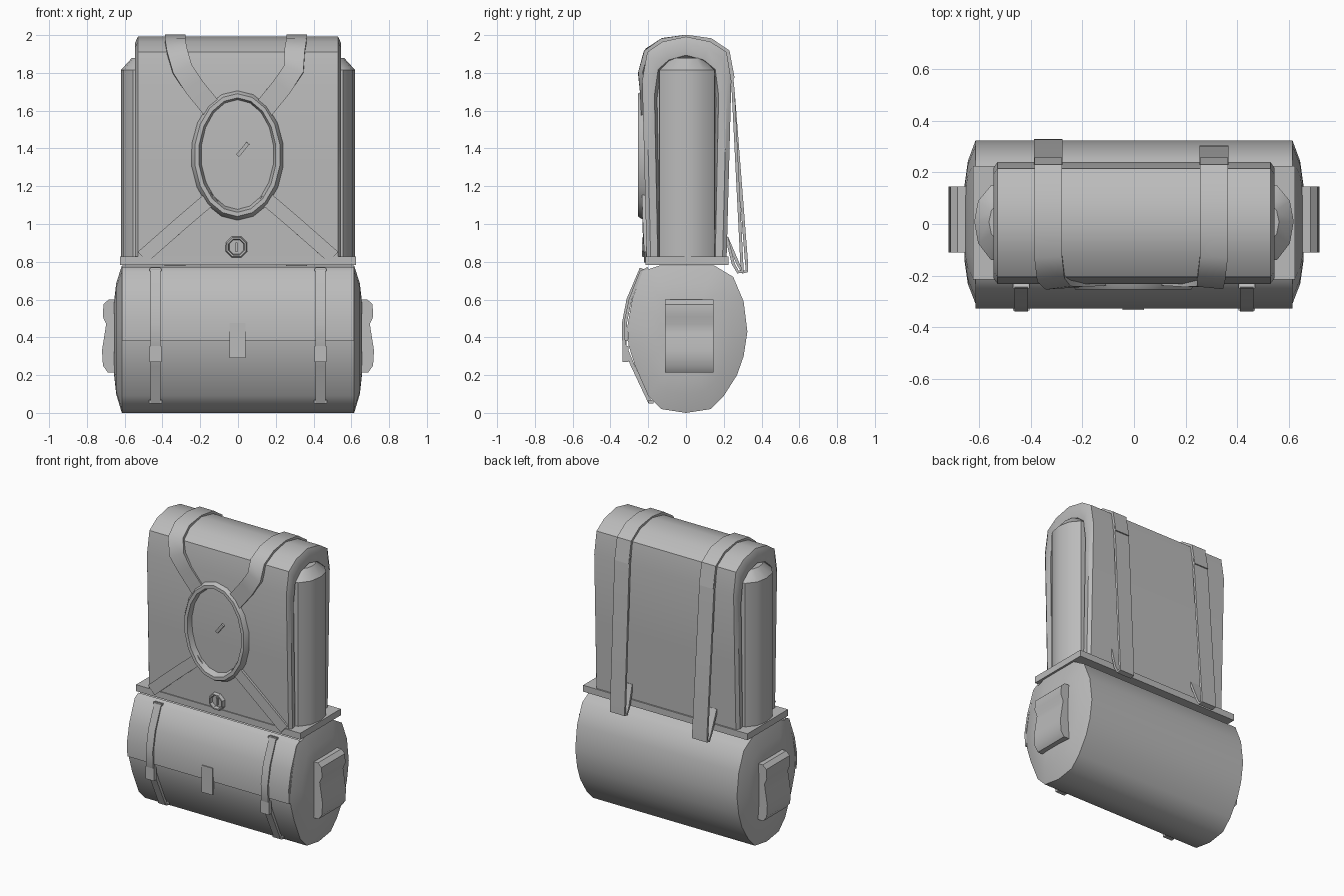
import bpy, bmesh, math
from mathutils import Vector

if "Cube" in bpy.data.objects:
    bpy.data.objects.remove(bpy.data.objects["Cube"])

grey = bpy.data.materials.new("canvas_grey")
grey.use_nodes = True
GREY = (0.5, 0.5, 0.5, 1)
grey.diffuse_color = GREY
grey.node_tree.nodes["Principled BSDF"].inputs["Base Color"].default_value = GREY
X = Vector((1, 0, 0))


def loft(name, rings, closed=False, angle=40):
    """Bridge equal-sized point loops; cap both ends unless closed."""
    bm = bmesh.new()
    loops = [[bm.verts.new(p) for p in ring] for ring in rings]
    pairs = list(zip(loops, loops[1:]))
    if closed:
        pairs.append((loops[-1], loops[0]))
    else:
        bm.faces.new(loops[0])
        bm.faces.new(loops[-1])
    for a, b in pairs:
        for i in range(len(a)):
            j = (i + 1) % len(a)
            bm.faces.new((a[i], a[j], b[j], b[i]))
    bmesh.ops.recalc_face_normals(bm, faces=bm.faces)
    mesh = bpy.data.meshes.new(name)
    bm.to_mesh(mesh)
    bm.free()
    mesh.materials.append(grey)
    obj = bpy.data.objects.new(name, mesh)
    bpy.context.collection.objects.link(obj)
    bpy.ops.object.select_all(action="DESELECT")
    obj.select_set(True)
    bpy.context.view_layer.objects.active = obj
    bpy.ops.object.shade_smooth_by_angle(angle=math.radians(angle))
    return obj


def box(name, centre, size):
    c, h = Vector(centre), Vector(size) / 2
    loft(name, [[c + Vector((sx * h.x, sy * h.y, sz * h.z))
                 for sy, sz in ((-1, -1), (1, -1), (1, 1), (-1, 1))] for sx in (-1, 1)])


def strap(name, path, width, thick, hint=None):
    """Flat band along a path; hint gives the outward direction at a point."""
    pts = [Vector(p) for p in path]
    rings = []
    for i, p in enumerate(pts):
        before = (p - pts[i - 1]).normalized() if i else Vector()
        after = (pts[i + 1] - p).normalized() if i + 1 < len(pts) else Vector()
        t = (before + after).normalized()
        across = t.cross(hint(p)).normalized() if hint else X
        n = across.cross(t)
        rings.append([p + across * width / 2 * a + n * thick / 2 * b
                      for a, b in ((-1, -1), (1, -1), (1, 1), (-1, 1))])
    return loft(name, rings)


def ring(name, cx, cz, rx, rz, w, back, front, sides):
    """Oval band standing on the front face."""
    rings = []
    for i in range(sides):
        a = math.tau * (i + 0.5) / sides
        rings.append([(cx + (rx - k * w) * math.cos(a), y, cz + (rz - k * w) * math.sin(a))
                      for k, y in ((0, back), (0.1, (back + front) / 2), (0.35, front),
                                   (0.7, front), (1, back))])
    loft(name, rings, closed=True)


def body_out(p):
    return Vector((0, p.y, p.z - 1.75)) if p.z > 1.76 else Vector((0, math.copysign(1, p.y), 0))


# Lower roll with tapered ends
roll = [(0, 0), (.13, .02), (.2, .09), (.27, .2), (.305, .3), (.325, .43), (.305, .59),
        (.25, .72), (.15, .78), (-.14, .78), (-.23, .75), (-.285, .6), (-.31, .46),
        (-.305, .36), (-.27, .25), (-.2, .09), (-.13, .02)]
loft("lower_roll", [[(x, y * s, .4 + (z - .4) * s) for y, z in roll]
                    for x, s in ((-.657, .48), (-.645, .75), (-.615, 1),
                                 (.615, 1), (.645, .75), (.657, .48))])

# Flap over the front of the roll, with clasp
strap("roll_flap", [(0, -.2, .765), (0, -.238, .745), (0, -.295, .6), (0, -.32, .48),
                    (0, -.316, .38)], 1.23, .016)
box("clasp", (-.003, -.325, .383), (.085, .018, .185))

# Buckled straps and end pouches
pouch = [(.62, .215), (.69, .215), (.715, .25), (.72, .33), (.706, .42), (.698, .47),
         (.716, .51), (.712, .575), (.685, .6), (.62, .6)]
for side, s in (("left", 1), ("right", -1)):
    x = s * .437
    strap(f"roll_strap_{side}", [(x, -.235, .765), (x, -.305, .6), (x, -.33, .47),
                                 (x, -.327, .36), (x, -.282, .25), (x, -.19, .055)], .052, .02)
    box(f"buckle_{side}", (x, -.32, .312), (.064, .03, .085))
    box(f"strap_tip_{side}", (x, -.185, .058), (.07, .025, .018))
    box(f"strap_top_{side}", (x, -.24, .757), (.064, .02, .014))
    loft(f"end_pouch_{side}", [[(s * px, y, pz) for px, pz in pouch] for y in (-.11, .145)])

# Belt plate between the two halves
box("belt_plate", (0, .005, .806), (1.25, .44, .044))

# Upper pack: arched shell with recessed ends
arch = [(-.208, .82), (-.22, 1.3), (-.232, 1.76), (-.205, 1.91), (-.125, 1.965), (0, 1.992),
        (.13, 1.965), (.215, 1.91), (.24, 1.76), (.228, 1.3), (.215, .82)]
ends = ((.49, .66), (.54, .72), (.546, .9), (.53, 1))
sections = [(-x, s) for x, s in ends] + [(x, s) for x, s in reversed(ends)]
loft("upper_pack", [[(x, y * s, .82 + (z - .82) * (1 - (1 - s) * .3)) for y, z in arch]
                    for x, s in sections])

# Side pockets with sloping tops
plan = [(.47, -.145), (.555, -.14), (.605, -.075), (.62, .01), (.605, .09), (.555, .15),
        (.47, .155)]
for side, s in (("left", 1), ("right", -1)):
    loft(f"side_pocket_{side}",
         [[(s * x, y, .82) for x, y in plan],
          [(s * x, y, 1.815) for x, y in plan],
          [(s * (.47 + (x - .47) * .62), .005 + (y - .005) * .55, 1.878) for x, y in plan]],
         angle=35)

# Shoulder straps: front, over the top, hanging loop behind
for side, s, top, tail in (("left", 1, .31, .295), ("right", -1, .333, .32)):
    x = s * top
    strap(f"shoulder_strap_{side}",
          [(s * .13, -.226, 1.6), (s * .235, -.232, 1.73), (s * .295, -.236, 1.82),
           (s * (top - .01), -.208, 1.915), (x, -.125, 1.972), (x, 0, 1.99), (x, .13, 1.972),
           (x, .22, 1.912), (x, .246, 1.77)], .108, .024, body_out)
    strap(f"hanging_strap_{side}",
          [(x, .238, 1.82), (x, .25, 1.7), (x, (tail + .25) / 2, 1.25), (x, tail, .8),
           (x, tail + .003, .75), (x, tail - .02, .745), (x, tail - .045, .79),
           (x, .215, .93)], .112, .016)
    strap(f"lower_brace_{side}",
          [(s * .13, -.222, 1.15), (s * .3, -.218, 1.005), (s * .505, -.21, .825)],
          .075, .024, body_out)

# Oval frame with a small pull
ring("oval_frame", -.003, 1.365, .25, .347, .063, -.205, -.255, 18)
strap("pull_tab", [(-.002, -.228, 1.362), (.022, -.232, 1.39), (.052, -.236, 1.428)],
      .02, .012, body_out)

# Round stud below the frame
ring("stud_ring", -.008, .878, .063, .063, .024, -.2, -.232, 8)
box("stud_pin", (-.008, -.212, .878), (.012, .016, .05))
